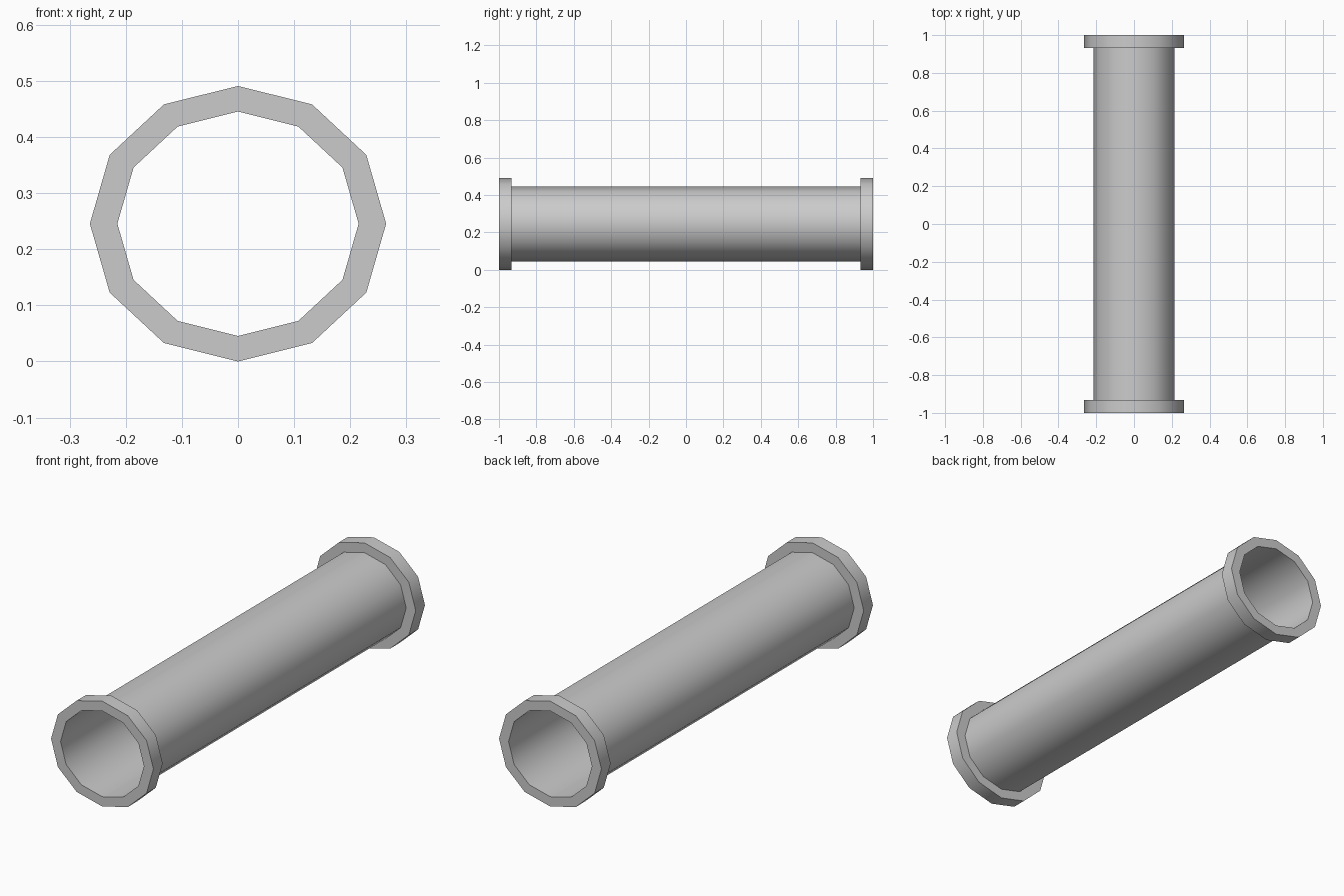
import bpy, bmesh, math

if "Cube" in bpy.data.objects:
    bpy.data.objects.remove(bpy.data.objects["Cube"])

SIDES = 12
CENTRE_Z = 0.2455
TUBE = (0.215, 0.20)       # x and z radii
RIM = (0.264, 0.2455)
END, INNER = 1.0, 0.932    # y extent of each flange


def sweep(name, profile, closed):
    """Revolve (radii, y) profile points around the y axis."""
    bm = bmesh.new()
    rings = []
    for (rx, rz), y in profile:
        rings.append([bm.verts.new((rx * math.cos(a), y, CENTRE_Z + rz * math.sin(a)))
                      for a in (2 * math.pi * i / SIDES for i in range(SIDES))])
    pairs = list(zip(rings, rings[1:]))
    if closed:
        pairs.append((rings[-1], rings[0]))
    for r0, r1 in pairs:
        for i in range(SIDES):
            j = (i + 1) % SIDES
            bm.faces.new((r0[i], r1[i], r1[j], r0[j]))
    bmesh.ops.recalc_face_normals(bm, faces=bm.faces)
    mesh = bpy.data.meshes.new(name)
    bm.to_mesh(mesh)
    bm.free()
    obj = bpy.data.objects.new(name, mesh)
    bpy.context.collection.objects.link(obj)
    bpy.ops.object.select_all(action='DESELECT')
    obj.select_set(True)
    bpy.context.view_layer.objects.active = obj
    bpy.ops.object.shade_smooth_by_angle(angle=math.radians(40))
    return obj


# Thin-walled pipe body
sweep("pipe_body", [(TUBE, -INNER), (TUBE, INNER)], False)

# Raised flange ring at each end
for name, s in (("front_flange", -1), ("back_flange", 1)):
    sweep(name, [(TUBE, s * END), (RIM, s * END),
                 (RIM, s * INNER), (TUBE, s * INNER)], True)
